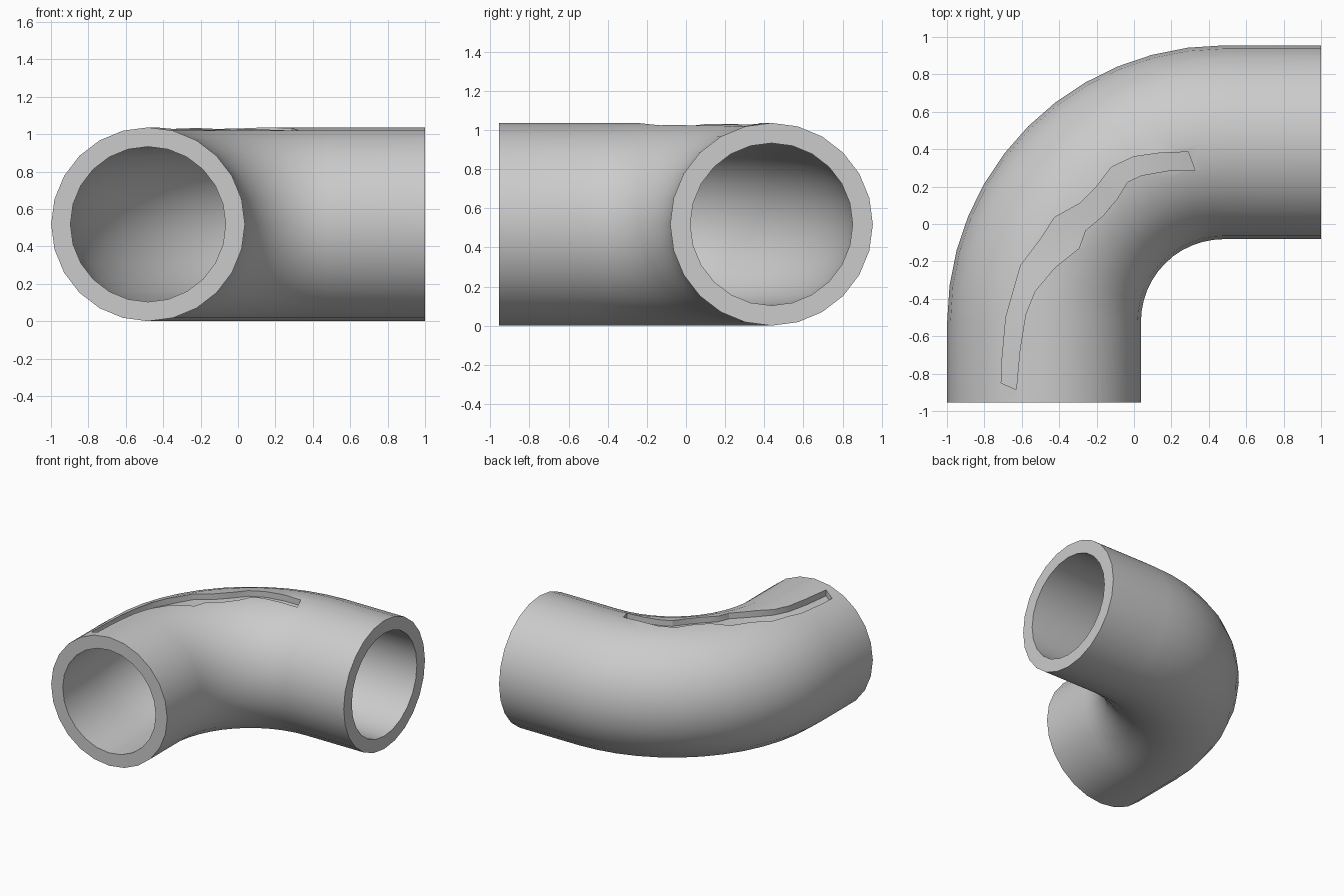
import bpy, bmesh
from math import sin, cos, pi, sqrt, hypot
from mathutils import Vector

default = bpy.data.objects.get("Cube")
if default:
    bpy.data.objects.remove(default, do_unlink=True)

OUTER, INNER = 0.518, 0.415
BEND = 0.96
CENTRE = Vector((0.479, -0.523))
FRONT_END, SIDE_END = -0.955, 1.0
SIDES, BEND_STEPS = 24, 12
GROOVE_DEPTH = 0.05

grey = bpy.data.materials.new("plain grey")
grey.use_nodes = True
grey.diffuse_color = (0.6, 0.6, 0.6, 1)
grey.node_tree.nodes["Principled BSDF"].inputs["Base Color"].default_value = grey.diffuse_color


def make_object(name, bm):
    bmesh.ops.recalc_face_normals(bm, faces=bm.faces)
    mesh = bpy.data.meshes.new(name)
    bm.to_mesh(mesh)
    bm.free()
    mesh.materials.append(grey)
    obj = bpy.data.objects.new(name, mesh)
    bpy.context.collection.objects.link(obj)
    return obj


def centreline():
    """Stations along the elbow: position and horizontal outward direction."""
    yield Vector((CENTRE.x - BEND, FRONT_END)), Vector((-1, 0))
    for i in range(BEND_STEPS + 1):
        a = pi / 2 * i / BEND_STEPS
        out = Vector((-cos(a), sin(a)))
        yield CENTRE + out * BEND, out
    yield Vector((SIDE_END, CENTRE.y + BEND)), Vector((0, 1))


def top_height(x, y):
    """Height of the outer skin above a point."""
    if y < CENTRE.y:
        offset = x - (CENTRE.x - BEND)
    else:
        offset = hypot(x - CENTRE.x, y - CENTRE.y) - BEND
    return OUTER + sqrt(OUTER ** 2 - offset ** 2)


# Hollow elbow pipe: outer and inner skins joined by flat end rings
bm = bmesh.new()
skins = []
for radius in (OUTER, INNER):
    rings = []
    for pos, out in centreline():
        ring = []
        for k in range(SIDES):
            t = 2 * pi * k / SIDES
            p = pos + out * radius * sin(t)
            ring.append(bm.verts.new((p.x, p.y, OUTER + radius * cos(t))))
        rings.append(ring)
    skins.append(rings)


def bridge(a, b):
    for k in range(SIDES):
        n = (k + 1) % SIDES
        bm.faces.new((a[k], a[n], b[n], b[k]))


for rings in skins:
    for a, b in zip(rings, rings[1:]):
        bridge(a, b)
for end in (0, -1):
    bridge(skins[0][end], skins[1][end])
pipe = make_object("elbow_pipe", bm)

# Wavy groove cutter: a ribbon that follows the top of the pipe
outer_edge = [(-.71, -.85), (-.705, -.72), (-.685, -.5), (-.64, -.34), (-.605, -.22),
              (-.495, -.075), (-.425, .035), (-.29, .11), (-.2, .2), (-.12, .305),
              (0, .36), (.14, .38), (.29, .385)]
inner_edge = [(-.63, -.885), (-.61, -.67), (-.58, -.485), (-.53, -.36), (-.425, -.235),
              (-.295, -.13), (-.26, -.035), (-.165, .045), (-.09, .135), (-.035, .225),
              (.04, .26), (.18, .285), (.325, .29)]
bm = bmesh.new()
sections = []
for p, q in zip(outer_edge, inner_edge):
    sections.append([bm.verts.new((x, y, top_height(x, y) + dz))
                     for (x, y), dz in ((p, -GROOVE_DEPTH), (q, -GROOVE_DEPTH),
                                        (q, GROOVE_DEPTH), (p, GROOVE_DEPTH))])
for a, b in zip(sections, sections[1:]):
    for k in range(4):
        n = (k + 1) % 4
        bm.faces.new((a[k], a[n], b[n], b[k]))
bm.faces.new(sections[0])
bm.faces.new(sections[-1])
bmesh.ops.triangulate(bm, faces=bm.faces)
cutter = make_object("groove_cutter", bm)
cutter.hide_render = True

# Cut the groove, then smooth the skins while keeping rims and groove edges crisp
cut = pipe.modifiers.new("groove", 'BOOLEAN')
cut.operation = 'DIFFERENCE'
cut.solver = 'EXACT'
cut.object = cutter
bpy.ops.object.select_all(action='DESELECT')
pipe.select_set(True)
bpy.context.view_layer.objects.active = pipe
bpy.ops.object.modifier_apply(modifier=cut.name)
bpy.data.objects.remove(cutter, do_unlink=True)
bpy.ops.object.shade_smooth_by_angle(angle=pi / 6)
